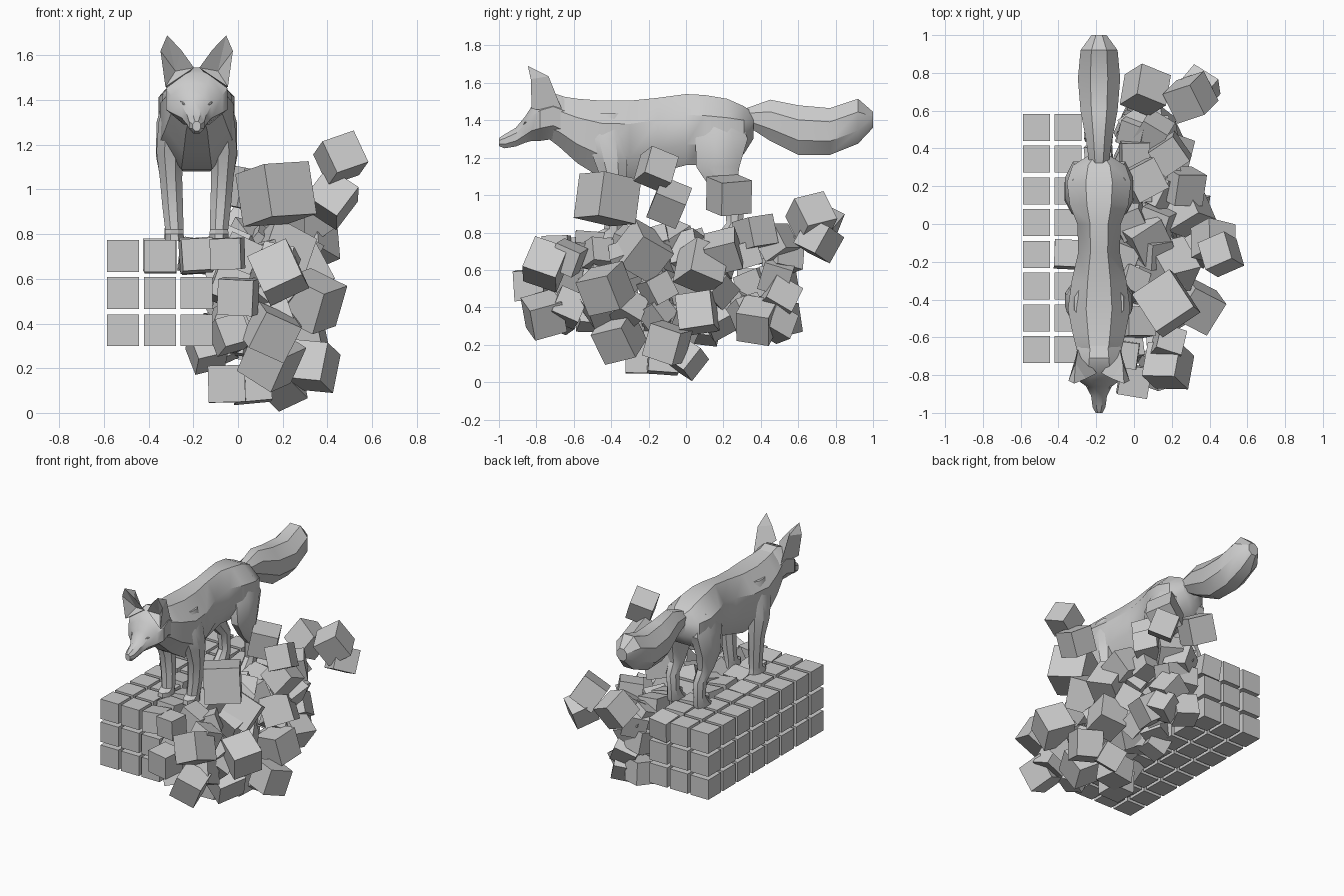
import bpy, bmesh, math, random
from mathutils import Vector, Euler, Matrix

if "Cube" in bpy.data.objects:
    bpy.data.objects.remove(bpy.data.objects["Cube"])

random.seed(4)
CX = -0.185  # fox centre line


def finish(bm, name, smooth=None):
    bmesh.ops.recalc_face_normals(bm, faces=bm.faces)
    me = bpy.data.meshes.new(name)
    bm.to_mesh(me)
    bm.free()
    ob = bpy.data.objects.new(name, me)
    bpy.context.collection.objects.link(ob)
    if smooth:
        bpy.ops.object.select_all(action='DESELECT')
        ob.select_set(True)
        bpy.context.view_layer.objects.active = ob
        bpy.ops.object.shade_smooth_by_angle(angle=math.radians(smooth))
    return ob


def loft(name, rings, smooth=32):
    """Skin a list of vertex rings and cap both ends."""
    bm = bmesh.new()
    loops = [[bm.verts.new(p) for p in r] for r in rings]
    n = len(loops[0])
    for a, b in zip(loops, loops[1:]):
        for i in range(n):
            j = (i + 1) % n
            bm.faces.new((a[i], a[j], b[j], b[i]))
    bm.faces.new(loops[0])
    bm.faces.new(loops[-1])
    return finish(bm, name, smooth)


def octagon(rx, ry, n=8):
    k = 1 / math.cos(math.pi / n)
    return [(rx * k * math.cos((i + .5) * math.tau / n),
             ry * k * math.sin((i + .5) * math.tau / n)) for i in range(n)]


def along_y(name, sections):
    # sections: y, top, bottom, half width
    return loft(name, [[(CX + u, y, (t + b) / 2 + v) for u, v in octagon(w, (t - b) / 2)]
                       for y, t, b, w in sections])


def leg(name, side, sections):
    # sections: x offset, y, z, x radius, y radius
    return loft(name, [[(CX + side * x + u, y + v, z) for u, v in octagon(rx, ry)]
                       for x, y, z, rx, ry in sections])


# Torso and neck
along_y("torso", [
    (-.76, 1.49, 1.32, .08), (-.68, 1.53, 1.26, .115), (-.58, 1.515, 1.17, .14),
    (-.45, 1.505, 1.09, .165), (-.30, 1.505, 1.08, .145), (-.15, 1.52, 1.12, .11),
    (0, 1.54, 1.16, .115), (.10, 1.535, 1.16, .155), (.22, 1.515, 1.17, .17),
    (.31, 1.475, 1.22, .14), (.36, 1.44, 1.30, .06)])

# Head and muzzle
along_y("head", [
    (-1.0, 1.305, 1.262, .018), (-.97, 1.325, 1.25, .034), (-.91, 1.36, 1.26, .042),
    (-.86, 1.42, 1.28, .068), (-.825, 1.475, 1.29, .115), (-.78, 1.52, 1.29, .138),
    (-.71, 1.545, 1.30, .125), (-.63, 1.52, 1.26, .11)])

# Bushy tail
along_y("tail", [
    (.31, 1.46, 1.38, .05), (.45, 1.51, 1.29, .07), (.60, 1.48, 1.215, .098),
    (.77, 1.465, 1.215, .112), (.92, 1.515, 1.275, .098), (1.0, 1.445, 1.36, .04)])

for side, tag in ((-1, "left"), (1, "right")):
    # Legs with paws
    leg("front_leg_" + tag, side, [
        (.08, -.42, 1.44, .05, .08), (.105, -.42, 1.30, .066, .11), (.12, -.40, 1.17, .06, .085),
        (.115, -.38, 1.05, .05, .06), (.107, -.38, .92, .046, .05),
        (.10, -.39, .82, .041, .048), (.10, -.41, .80, .042, .07), (.10, -.41, .77, .043, .075)])
    leg("hind_leg_" + tag, side, [
        (.08, .20, 1.44, .06, .08), (.11, .19, 1.30, .07, .14), (.12, .17, 1.15, .062, .115),
        (.115, .20, 1.04, .046, .07), (.11, .26, .96, .039, .052),
        (.105, .26, .85, .036, .044), (.105, .24, .80, .04, .065), (.105, .22, .77, .042, .078)])

    # Ear: pointed shell with a hollow front
    bm = bmesh.new()
    tip, o0, o1, i0, i1, b0, b1, h = [bm.verts.new((CX + side * x, y, z)) for x, y, z in (
        (.132, -.845, 1.69), (.14, -.825, 1.46), (.162, -.83, 1.62), (.012, -.79, 1.545),
        (.07, -.82, 1.625), (.11, -.66, 1.45), (.125, -.735, 1.635), (.095, -.765, 1.53))]
    for f in ((tip, o1, b1), (o1, o0, b0, b1), (tip, b1, i1), (i1, b1, b0, i0),
              (tip, h, o1), (o1, h, o0), (tip, i1, h), (i1, i0, h), (o0, h, i0), (o0, i0, b0)):
        bm.faces.new(f)
    finish(bm, "ear_" + tag)

    # Eye
    bm = bmesh.new()
    bmesh.ops.create_icosphere(bm, subdivisions=1, radius=1, matrix=Matrix.LocRotScale(
        Vector((CX + side * .058, -.857, 1.385)), Euler((0, -side * .5, side * .7)),
        Vector((.022, .012, .006))))
    finish(bm, "eye_" + tag)


def add_cube(bm, pos, size, spin):
    rot = Euler([random.uniform(-spin, spin) for _ in range(3)])
    bmesh.ops.create_cube(bm, size=1, matrix=Matrix.LocRotScale(
        Vector(pos), rot, Vector((size, size, size))))


# Regular cube ledge, loosening toward the collapsed side
ledge, loose = bmesh.new(), bmesh.new()
for row in range(8):
    for layer in range(3):
        y, z = -.665 + .168 * row, .37 + .1665 * layer
        for col in range(3):
            spin = .15 if col == 2 and layer == 2 or (col == 1 and layer == 2 and row == 3) else 0
            add_cube(ledge, (-.515 + .165 * col, y, z), .143, spin)
        add_cube(loose, (-.02 + random.uniform(-.03, .03), y + random.uniform(-.03, .03),
                         z + random.uniform(-.04, .04)), random.uniform(.13, .16), .45)
        if layer != 1 or row % 2:
            add_cube(loose, (.13 + random.uniform(-.05, .05), y * .95, z + random.uniform(-.06, .05)),
                     random.uniform(.13, .16), .7)
finish(ledge, "cube_ledge")
finish(loose, "loose_cubes")

# Large tumbling cubes: x, y, z, size
tumbling = [
    (.17, -.42, .98, .24), (.46, -.16, 1.14, .16), (.42, -.09, .96, .17), (.05, .23, 1.0, .18),
    (.06, .71, .83, .18), (.30, .67, .88, .18), (.34, .71, .76, .16), (.04, .52, .68, .16),
    (.19, .37, .80, .16), (.27, .08, .62, .2), (.06, -.07, .73, .19), (.19, -.23, .70, .21),
    (.33, -.43, .50, .2), (.18, -.75, .63, .19), (.0, -.83, .52, .16), (.15, -.76, .36, .18),
    (.20, 0, .13, .15), (.33, -.10, .21, .18), (.28, .06, .37, .19),
    (.15, -.36, .24, .19), (.18, .38, .33, .18), (.12, .50, .45, .16), (.26, .20, .70, .17),
    (-.14, -.25, .28, .14), (-.1, .1, .29, .14)]
bm = bmesh.new()
for x, y, z, s in tumbling:
    add_cube(bm, (x, y, z), s, .6)
for x, y in ((-.05, -.24), (.06, -.12)):
    add_cube(bm, (x, y, .13), .165, .1)
finish(bm, "tumbling_cubes")
